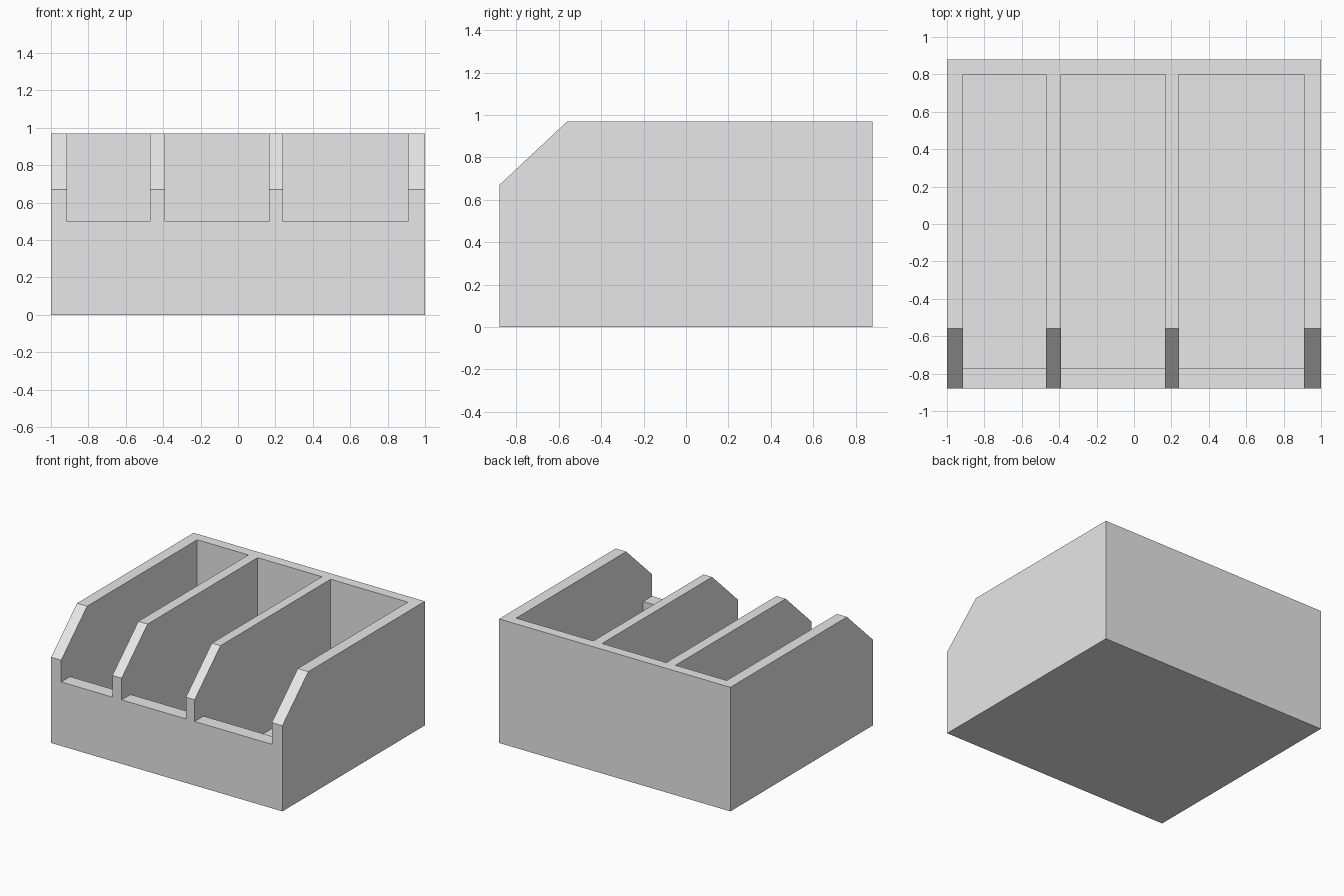
import bpy
import bmesh

if "Cube" in bpy.data.objects:
    bpy.data.objects.remove(bpy.data.objects["Cube"])

grey = bpy.data.materials.new("light grey")
grey.diffuse_color = (0.8, 0.8, 0.8, 1)
grey.use_nodes = True
grey.node_tree.nodes["Principled BSDF"].inputs["Base Color"].default_value = grey.diffuse_color


def extrude_profile(name, profile, x0, x1):
    """Extrude a (y, z) outline from x0 to x1."""
    bm = bmesh.new()
    face = bm.faces.new([bm.verts.new((x0, y, z)) for y, z in profile])
    ext = bmesh.ops.extrude_face_region(bm, geom=[face])
    moved = [g for g in ext["geom"] if isinstance(g, bmesh.types.BMVert)]
    bmesh.ops.translate(bm, verts=moved, vec=(x1 - x0, 0, 0))
    bmesh.ops.recalc_face_normals(bm, faces=bm.faces)
    mesh = bpy.data.meshes.new(name)
    bm.to_mesh(mesh)
    bm.free()
    mesh.materials.append(grey)
    obj = bpy.data.objects.new(name, mesh)
    bpy.context.collection.objects.link(obj)
    return obj


# Tray block with sloped front shoulders
tray = extrude_profile("divided_tray", [
    (-0.88, 0), (0.88, 0), (0.88, 0.97), (-0.56, 0.97), (-0.88, 0.67)], -1, 1)

# Compartments: deep pocket plus a low opening over the front wall
pocket = [(-0.77, 0.08), (0.80, 0.08), (0.80, 1.2),
          (-1.0, 1.2), (-1.0, 0.50), (-0.77, 0.50)]
bins = [(-0.913, -0.47), (-0.39, 0.166), (0.241, 0.909)]
for i, (x0, x1) in enumerate(bins):
    cutter = extrude_profile(f"compartment_cutter_{i + 1}", pocket, x0, x1)
    cutter.hide_render = True
    cutter.hide_set(True)
    cut = tray.modifiers.new(f"compartment_{i + 1}", "BOOLEAN")
    cut.operation = "DIFFERENCE"
    cut.solver = "EXACT"
    cut.object = cutter
